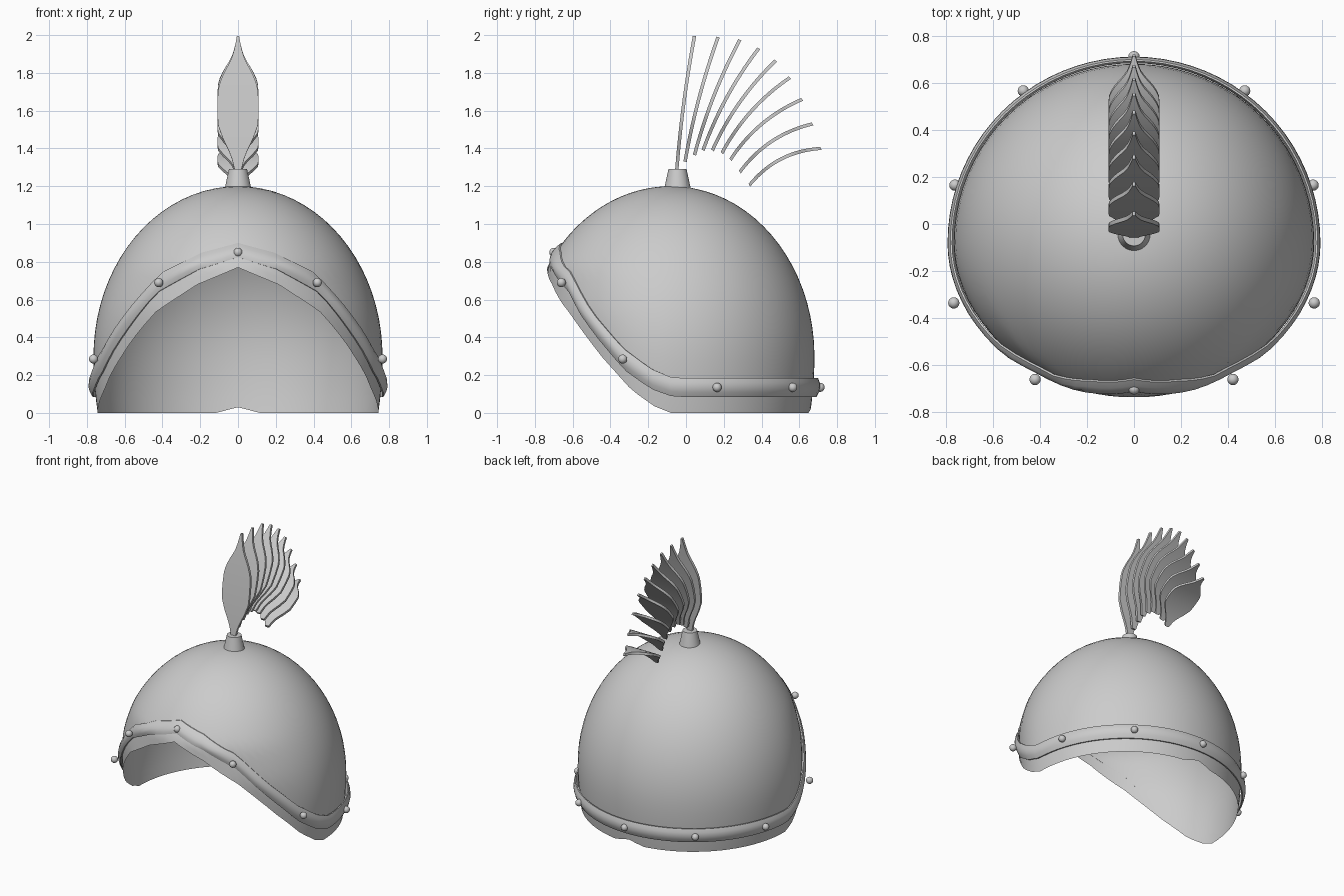
import bpy, bmesh
from math import sin, cos, acos, sqrt, pi, radians, degrees
from mathutils import Vector

if "Cube" in bpy.data.objects:
    bpy.data.objects.remove(bpy.data.objects["Cube"])


def lerp_table(table, v):
    for (a, p), (b, q) in zip(table, table[1:]):
        if v <= b:
            return p + (q - p) * max(0, (v - a) / (b - a))
    return table[-1][1]


# Lower rim and band heights by angle from the front (degrees)
RIM = [(0, .77), (18, .68), (36, .535), (54, .295), (69, .12), (81, .035), (90, 0), (171, 0), (180, .03)]
BAND = [(0, .862), (18, .805), (37, .69), (53, .46), (66.5, .285), (80, .18), (91, .135), (180, .135)]
HALF = [(0, .038), (20, .045), (50, .06), (70, .058), (90, .05), (180, .05)]
FRONT = [(0, .55), (.3, .62), (.54, .67), (.77, .655)]
CY = -.08
COLS = 80


def shell(t, z, off=0.0):
    """Point on the dome at angle t from the front and height z."""
    if z > .3:
        r = sqrt(max(0, 1 - ((z - .3) / .9) ** 2))
    else:
        r = sqrt(1 - ((.3 - z) / 1.25) ** 2)
    front = .77 * r if z > .77 else lerp_table(FRONT, z)
    depth = front if cos(t) > 0 else .76 * r
    return Vector(((.765 * r + off) * sin(t), CY - (depth + off) * cos(t), z))


def fold(t):
    d = degrees(t) % 360
    return min(d, 360 - d)


def make(name, verts, faces, smooth=True):
    me = bpy.data.meshes.new(name)
    me.from_pydata([tuple(v) for v in verts], [], faces)
    bm = bmesh.new()
    bm.from_mesh(me)
    bmesh.ops.recalc_face_normals(bm, faces=bm.faces)
    bm.to_mesh(me)
    bm.free()
    ob = bpy.data.objects.new(name, me)
    bpy.context.collection.objects.link(ob)
    bpy.context.view_layer.objects.active = ob
    ob.select_set(True)
    if smooth:
        bpy.ops.object.shade_smooth_by_angle(angle=radians(35))
    ob.select_set(False)
    return ob


# Dome: open shell from the crown down to the shaped rim
ROWS = 24
verts, faces = [Vector((0, CY, 1.2))], []
for i in range(COLS):
    t = 2 * pi * i / COLS
    rim = lerp_table(RIM, fold(t))
    end = acos((rim - .3) / .9) if rim > .3 else pi / 2 + (.3 - rim) / .9
    for j in range(1, ROWS + 1):
        s = end * j / ROWS
        z = .3 + .9 * cos(s) if s < pi / 2 else .3 - .9 * (s - pi / 2)
        verts.append(shell(t, z))
for i in range(COLS):
    a, b = 1 + i * ROWS, 1 + (i + 1) % COLS * ROWS
    faces.append((0, a, b))
    for j in range(ROWS - 1):
        faces.append((a + j, a + j + 1, b + j + 1, b + j))
make("helmet_dome", verts, faces)

# Trim band: thin bulged strip following the rim
SECTION = [(-1, 0), (-.5, .011), (0, .015), (.5, .011), (1, 0),
           (1, -.008), (0, .003), (-1, -.008)]
N = len(SECTION)
verts, faces = [], []
for i in range(COLS):
    t = 2 * pi * i / COLS
    d = fold(t)
    base = lerp_table([(0, .006), (40, .008), (90, .018), (180, .022)], d)
    for h, o in SECTION:
        z = lerp_table(BAND, d) + h * lerp_table(HALF, d)
        verts.append(shell(t, z, base + o))
for i in range(COLS):
    a, b = i * N, (i + 1) % COLS * N
    for k in range(N):
        m = (k + 1) % N
        faces.append((a + k, a + m, b + m, b + k))
make("trim_band", verts, faces)

# Studs along the band
studs = [(0, -.70, .85), (0, .71, .135)]
for x, y, z in [(.42, -.66, .69), (.765, -.335, .285), (.76, .165, .135), (.47, .565, .135)]:
    studs += [(x, y, z), (-x, y, z)]
for p in studs:
    bpy.ops.mesh.primitive_uv_sphere_add(segments=16, ring_count=10, radius=.024, location=p)
    bpy.context.object.name = "stud"
    bpy.ops.object.shade_smooth()

# Plume holder on the crown
bpy.ops.mesh.primitive_cone_add(vertices=32, radius1=.072, radius2=.048, depth=.11,
                                location=(0, -.045, 1.235))
bpy.context.object.name = "plume_holder"
bpy.ops.object.shade_smooth_by_angle(angle=radians(35))
bpy.context.object.select_set(False)

# Feathers: base and tip in the side plane (y, z), fanning backwards
FEATHERS = [(-.05, 1.27, .045, 1.995), (-.005, 1.33, .17, 1.99), (.045, 1.365, .285, 1.975),
            (.09, 1.39, .385, 1.93), (.14, 1.39, .475, 1.865), (.19, 1.375, .55, 1.775),
            (.235, 1.34, .615, 1.66), (.285, 1.275, .67, 1.53), (.335, 1.205, .715, 1.40)]
WIDTH = [(0, .014), (.12, .035), (.25, .08), (.35, .106), (.48, .11), (.62, .105),
         (.72, .078), (.83, .034), (.92, .016), (1, .006)]
STEPS = 20
for n, (y0, z0, y1, z1) in enumerate(FEATHERS):
    bulge = .01 + .037 * n / 8
    a, b = Vector((0, y0, z0)), Vector((0, y1, z1))
    side = Vector((0, -(z1 - z0), y1 - y0)).normalized()
    verts, faces = [], []
    for i in range(STEPS + 1):
        u = i / STEPS
        c = a.lerp(b, u) + side * bulge * 4 * u * (1 - u)
        w = lerp_table(WIDTH, u)
        for x in (-w, w):
            for thick in (-.009, .009):
                verts.append(c + Vector((x, 0, 0)) + side * thick)
    for i in range(STEPS):
        k = i * 4
        for p, q in ((0, 1), (1, 3), (3, 2), (2, 0)):
            faces.append((k + p, k + q, k + q + 4, k + p + 4))
    e = STEPS * 4
    faces += [(0, 2, 3, 1), (e, e + 1, e + 3, e + 2)]
    make("feather", verts, faces)
